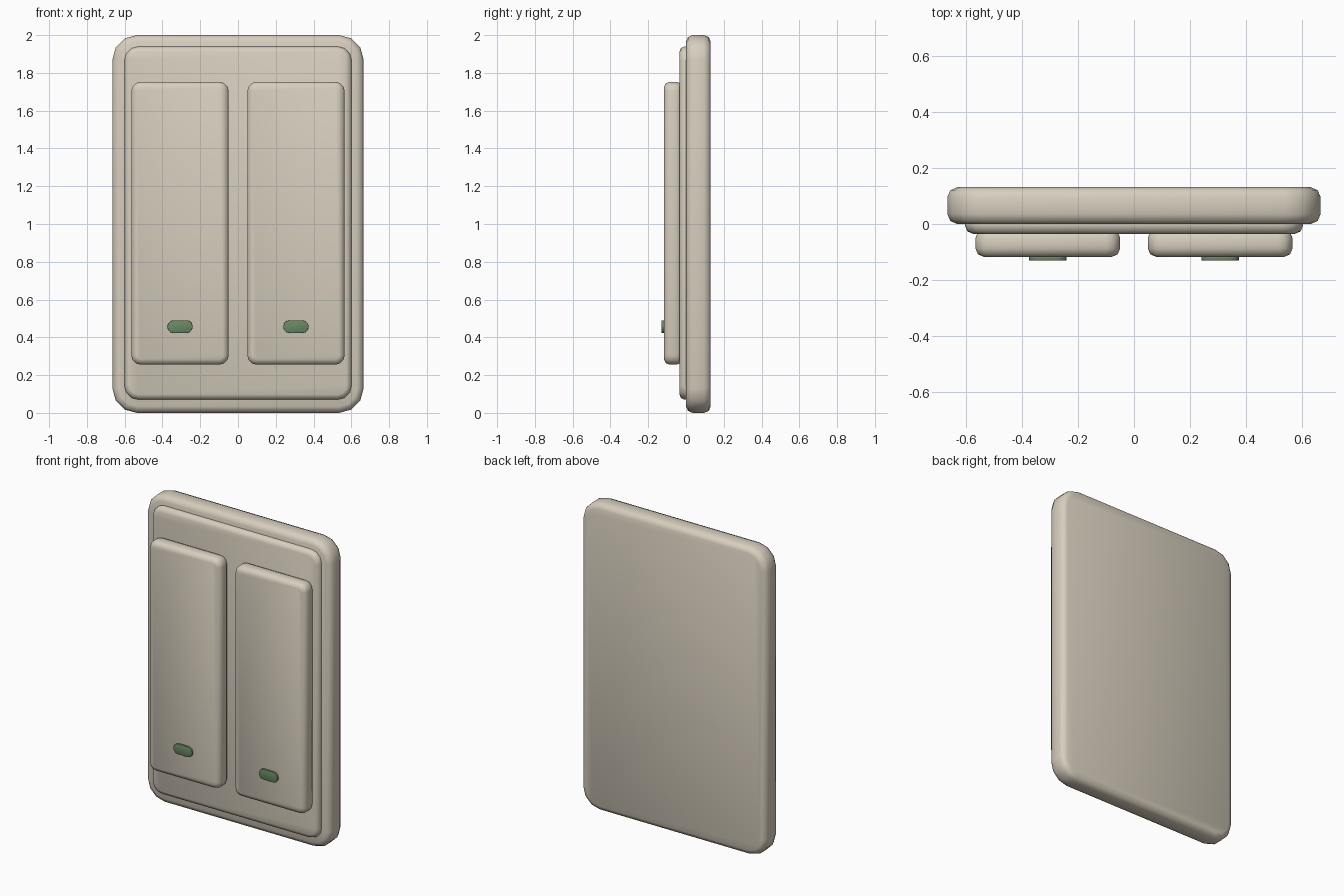
import bpy, bmesh, math

if "Cube" in bpy.data.objects:
    bpy.data.objects.remove(bpy.data.objects["Cube"])


def material(name, rgb):
    m = bpy.data.materials.new(name)
    m.diffuse_color = (*rgb, 1.0)
    m.use_nodes = True
    m.node_tree.nodes["Principled BSDF"].inputs["Base Color"].default_value = m.diffuse_color
    return m


BEIGE = material("warm_beige", (0.68, 0.62, 0.515))
GREEN = material("indicator_green", (0.14, 0.25, 0.125))


def rounded_slab(name, x, z, y, radius, bevel, mat, segs=3):
    """Rounded rectangle in XZ, lofted along Y with softened front and back rims."""
    cx, cz = sum(x) / 2, sum(z) / 2
    hx, hz = (x[1] - x[0]) / 2, (z[1] - z[0]) / 2
    y0, y1 = y
    b = bevel
    rings = [(b, y0), (0.3 * b, y0 + 0.3 * b), (0, y0 + b),
             (0, y1 - b), (0.3 * b, y1 - 0.3 * b), (b, y1)]
    bm = bmesh.new()
    loops = []
    for inset, py in rings:
        r = radius - inset
        loop = []
        for corner, (sx, sz) in enumerate([(1, 1), (-1, 1), (-1, -1), (1, -1)]):
            for k in range(segs + 1):
                a = math.pi / 2 * (corner + k / segs)
                loop.append(bm.verts.new((
                    cx + sx * (hx - radius) + r * math.cos(a), py,
                    cz + sz * (hz - radius) + r * math.sin(a))))
        loops.append(loop)
    for la, lb in zip(loops, loops[1:]):
        n = len(la)
        for i in range(n):
            j = (i + 1) % n
            bm.faces.new((la[i], la[j], lb[j], lb[i]))
    bm.faces.new(loops[0])
    bm.faces.new(loops[-1])
    bmesh.ops.recalc_face_normals(bm, faces=bm.faces)
    for f in bm.faces:
        f.smooth = True
    me = bpy.data.meshes.new(name)
    bm.to_mesh(me)
    bm.free()
    me.materials.append(mat)
    ob = bpy.data.objects.new(name, me)
    bpy.context.collection.objects.link(ob)
    return ob


# Wall plate and raised front panel
rounded_slab("back_plate", (-0.665, 0.665), (0, 2), (0, 0.131), 0.13, 0.035, BEIGE)
rounded_slab("front_panel", (-0.602, 0.602), (0.07, 1.94), (-0.035, 0.03), 0.075, 0.028, BEIGE)

# Pair of tall rocker switches, each with a small indicator light
for side, s in (("left", -1), ("right", 1)):
    cx = s * 0.307
    rounded_slab(side + "_rocker", (cx - 0.258, cx + 0.258), (0.255, 1.753),
                 (-0.117, -0.02), 0.05, 0.03, BEIGE)
    rounded_slab(side + "_indicator", (cx - 0.067, cx + 0.067), (0.423, 0.49),
                 (-0.130, -0.116), 0.032, 0.002, GREEN)
